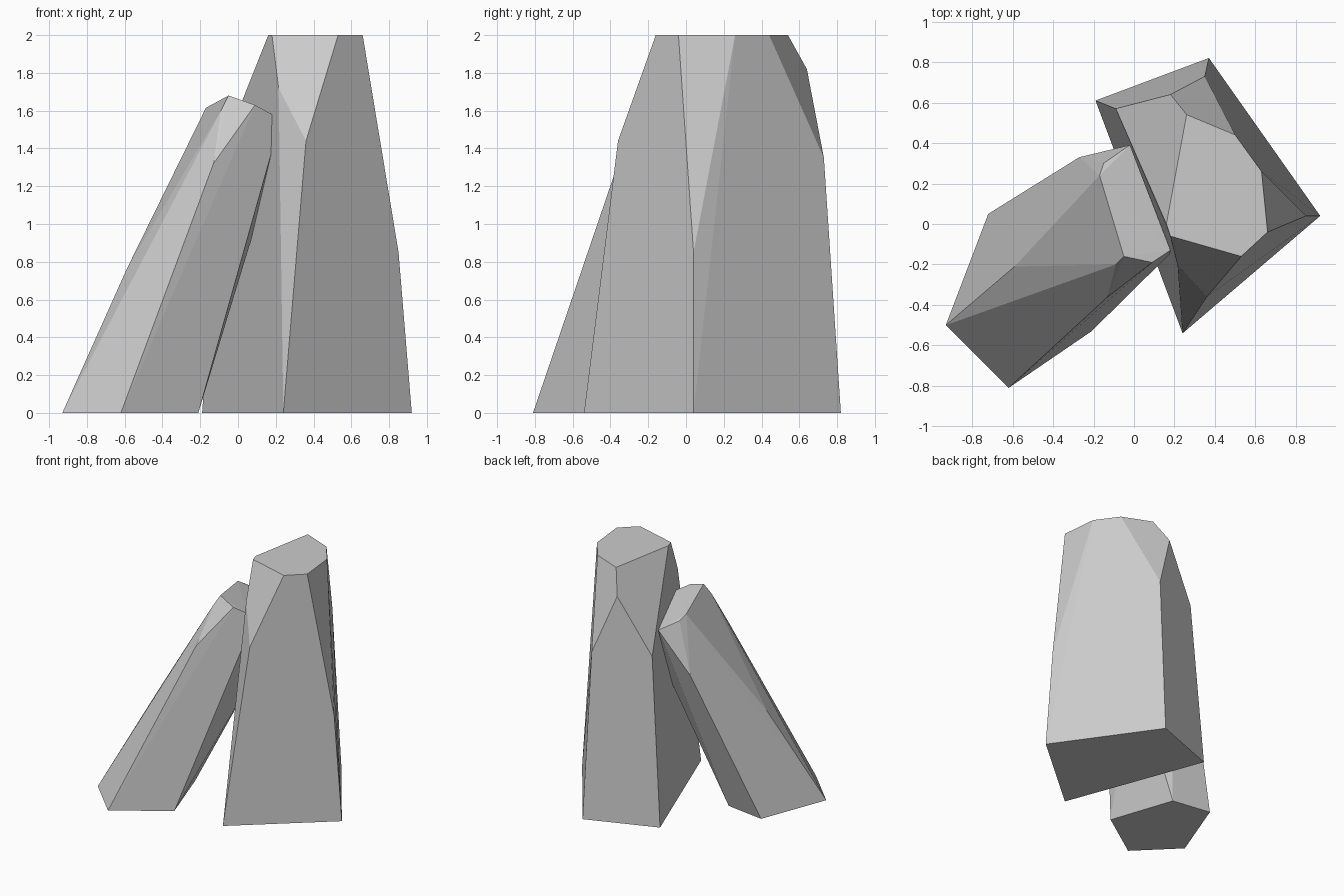
import bpy
import bmesh
from math import radians

default_cube = bpy.data.objects.get("Cube")
if default_cube:
    bpy.data.objects.remove(default_cube, do_unlink=True)


def make_material(name, colour):
    material = bpy.data.materials.new(name)
    material.use_nodes = True
    material.diffuse_color = colour
    shader = material.node_tree.nodes["Principled BSDF"]
    shader.inputs["Base Color"].default_value = colour
    shader.inputs["Roughness"].default_value = 0.9
    return material


def make_rock(name, base, shoulders, crown, material):
    """Chiselled rock: convex hull around its base, shoulder and crown corners."""
    bm = bmesh.new()
    corners = [(x, y, 0) for x, y in base] + shoulders + crown
    for corner in corners:
        bm.verts.new(corner)
    bmesh.ops.convex_hull(bm, input=bm.verts)
    # Merge the hull triangles into broad flat facets
    bmesh.ops.dissolve_limit(bm, angle_limit=radians(2.5),
                             verts=bm.verts, edges=bm.edges)
    bmesh.ops.recalc_face_normals(bm, faces=bm.faces)
    mesh = bpy.data.meshes.new(name)
    bm.to_mesh(mesh)
    bm.free()
    mesh.materials.append(material)
    rock = bpy.data.objects.new(name, mesh)
    bpy.context.collection.objects.link(rock)
    return rock


stone_grey = make_material("stone_grey", (0.6, 0.6, 0.6, 1))

# Upright pillar: four-sided foot, chipped corners, flat top
TOP = 2
top_outline = [(.16, 0), (.18, -.06), (.53, -.16), (.66, -.04),
               (.63, .26), (.5, .44), (.26, .54)]
make_rock(
    "tall_rock",
    base=[(-.19, .61), (.24, -.54), (.92, .04), (.37, .82)],
    shoulders=[(.36, -.36, 1.44), (.215, -.2, 1.72), (.85, .04, .85),
               (.35, .73, 1.35), (-.09, .57, 1.37), (.18, .64, 1.82)],
    crown=[(x, y, TOP) for x, y in top_outline],
    material=stone_grey)

# Shorter slab leaning against the pillar: five-sided foot, sloping top
make_rock(
    "leaning_rock",
    base=[(-.93, -.5), (-.62, -.81), (-.21, -.53), (-.39, 0), (-.72, .05)],
    shoulders=[(-.59, -.32, .7), (-.59, -.21, .76), (-.13, -.36, 1.32),
               (.175, -.15, 1.37), (.08, .09, .95), (-.27, .33, 1.17)],
    crown=[(-.05, -.16, 1.68), (.09, -.19, 1.63), (.18, -.13, 1.58),
           (-.02, .39, 1.5), (-.15, .3, 1.577), (-.17, .24, 1.615),
           (-.09, -.2, 1.6)],
    material=stone_grey)
